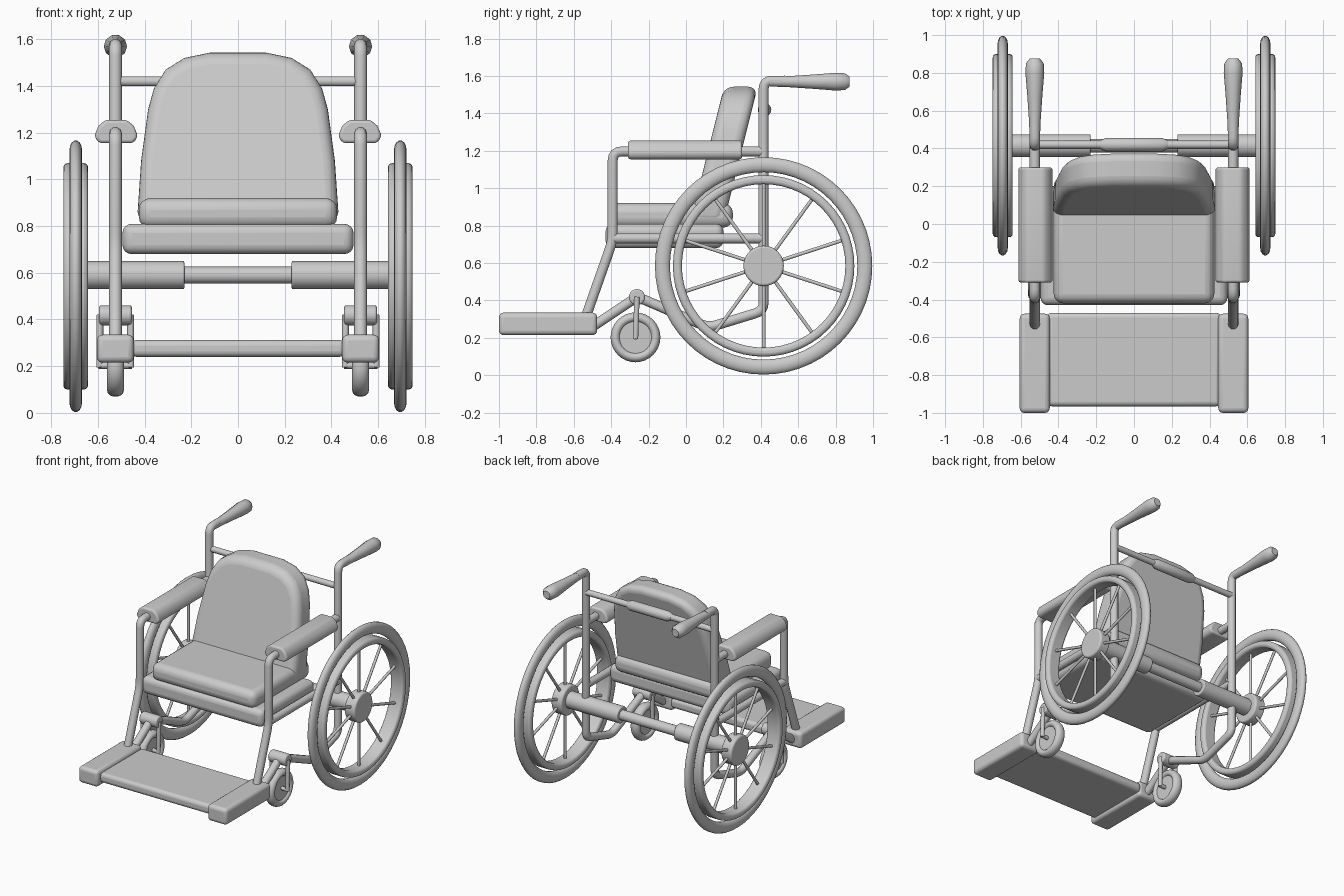
import bpy, bmesh
from math import sin, cos, pi, radians
from mathutils import Vector

if "Cube" in bpy.data.objects:
    bpy.data.objects.remove(bpy.data.objects["Cube"])


def finish(name, bm, mirror=False, bevel=0, segs=4, angle=40):
    bmesh.ops.recalc_face_normals(bm, faces=bm.faces)
    me = bpy.data.meshes.new(name)
    bm.to_mesh(me)
    bm.free()
    ob = bpy.data.objects.new(name, me)
    bpy.context.collection.objects.link(ob)
    return dress(ob, mirror, bevel, segs, angle)


def dress(ob, mirror, bevel=0, segs=4, angle=40):
    bpy.ops.object.select_all(action='DESELECT')
    bpy.context.view_layer.objects.active = ob
    ob.select_set(True)
    if bevel:
        m = ob.modifiers.new("round", 'BEVEL')
        m.width, m.segments, m.limit_method = bevel, segs, 'ANGLE'
        m.angle_limit = radians(35)
    if mirror:
        ob.modifiers.new("mirror", 'MIRROR').use_mirror_merge = False
    bpy.ops.object.shade_smooth_by_angle(angle=radians(angle))
    return ob


def lathe(name, profile, y, z, axis='X', x=0, seg=32, closed=False, mirror=True, bevel=0):
    """Spin (distance along axis, radius) points about an X or Y axis."""
    bm = bmesh.new()
    rings = []
    for a, r in profile:
        ring = []
        for i in range(seg):
            t = 2 * pi * i / seg
            u, w = r * cos(t), r * sin(t)
            ring.append(bm.verts.new((a, y + u, z + w) if axis == 'X' else (x + u, a, z + w)))
        rings.append(ring)
    n = len(rings)
    for k in range(n if closed else n - 1):
        p, q = rings[k], rings[(k + 1) % n]
        for i in range(seg):
            j = (i + 1) % seg
            bm.faces.new((p[i], p[j], q[j], q[i]))
    if not closed:
        bm.faces.new(rings[0])
        bm.faces.new(rings[-1])
    return finish(name, bm, mirror, bevel, 3)


def ellipse(ca, cr, ra, rr, n=14):
    return [(ca + ra * cos(2 * pi * i / n), cr + rr * sin(2 * pi * i / n)) for i in range(n)]


def tube(name, pts, r, bend=0.05, mirror=True):
    """Round tube along a path with rounded bends."""
    pts = [Vector(p) for p in pts]
    path = [pts[0]]
    for a, b, c in zip(pts, pts[1:], pts[2:]):
        s, e = b + (a - b).normalized() * bend, b + (c - b).normalized() * bend
        for k in range(5):
            t = k / 4
            path.append(s * (1 - t) ** 2 + b * 2 * t * (1 - t) + e * t * t)
    path.append(pts[-1])
    cu = bpy.data.curves.new(name, 'CURVE')
    cu.dimensions, cu.bevel_depth, cu.bevel_resolution, cu.use_fill_caps = '3D', r, 3, True
    sp = cu.splines.new('POLY')
    sp.points.add(len(path) - 1)
    for p, co in zip(sp.points, path):
        p.co = (*co, 1)
    ob = bpy.data.objects.new(name, cu)
    bpy.context.collection.objects.link(ob)
    bpy.ops.object.select_all(action='DESELECT')
    bpy.context.view_layer.objects.active = ob
    ob.select_set(True)
    bpy.ops.object.convert(target='MESH')
    return dress(bpy.context.view_layer.objects.active, mirror)


def box(name, lo, hi, bevel, mirror=False):
    bm = bmesh.new()
    bmesh.ops.create_cube(bm, size=1)
    for v in bm.verts:
        v.co = [(l + h) / 2 + c * (h - l) for l, h, c in zip(lo, hi, v.co)]
    return finish(name, bm, mirror, bevel)


def prism(name, outline, place, d0, d1, mirror=False, bevel=0, angle=40):
    """Extrude a 2D outline from depth d0 to d1; place maps (u, v, depth) to space."""
    bm = bmesh.new()
    a, b = ([bm.verts.new(place(u, v, d)) for u, v in outline] for d in (d0, d1))
    bm.faces.new(a)
    bm.faces.new(b)
    for i in range(len(outline)):
        j = (i + 1) % len(outline)
        bm.faces.new((a[i], a[j], b[j], b[i]))
    return finish(name, bm, mirror, bevel, 5, angle)


WY, WZ, WX, PX = 0.415, 0.585, 0.695, 0.525

# Large wheels: tyre, rim, hub, spokes
lathe("tyre", ellipse(WX, 0.541, 0.027, 0.041), WY, WZ, seg=56, closed=True)
lathe("rim", [(0.642, 0.437), (0.642, 0.485), (0.748, 0.485), (0.748, 0.437)],
      WY, WZ, seg=56, closed=True, bevel=0.018)
lathe("hub", [(0.65, 0.108), (0.735, 0.108)], WY, WZ, bevel=0.012)
for i in range(10):
    t = radians(90 + 36 * i)
    tube("spoke", [(WX, WY + r * cos(t), WZ + r * sin(t)) for r in (0.09, 0.45)], 0.010)

# Axle and its sleeves
lathe("axle", [(-0.3, 0.036), (0.3, 0.036)], WY, 0.59, mirror=False)
lathe("axle_sleeve", [(0.23, 0.06), (0.66, 0.06)], WY, 0.59, bevel=0.006)

# Frame tubes
tube("rear_post", [(PX, -0.5, 0.26), (PX, -0.26, 0.42), (PX, 0.12, 0.255),
                   (PX, WY, 0.345), (PX, WY, 1.575), (PX, 0.53, 1.575)], 0.028, 0.045)
tube("arm_frame", [(PX, WY, 1.197), (PX, -0.392, 1.197), (PX, -0.392, 0.72),
                   (PX, -0.54, 0.30)], 0.028)
tube("side_rail", [(PX, -0.39, 0.732), (PX, 0.41, 0.732)], 0.028)
tube("back_crossbar", [(-PX, 0.42, 1.42), (PX, 0.42, 1.42)], 0.022, mirror=False)
lathe("crossbar_grip", [(-0.18, 0.022), (-0.15, 0.036), (0.15, 0.036), (0.18, 0.022)],
      0.42, 1.42, seg=16, mirror=False)

# Push handles
lathe("push_handle", [(0.45, 0.027), (0.55, 0.031), (0.68, 0.04), (0.80, 0.050),
                      (0.85, 0.047), (0.875, 0.028)], 0, 1.57, 'Y', PX, 10)

# Armrest pads with a domed top
dome = [(-0.09, 0.02), (-0.07, 0), (0.07, 0), (0.09, 0.02), (0.09, 0.04),
        (0.075, 0.075), (0.045, 0.1), (-0.045, 0.1), (-0.075, 0.075), (-0.09, 0.04)]
prism("armrest_pad", dome, lambda u, v, d: (PX - 0.003 + u, d, 1.155 + v),
      -0.31, 0.30, True, 0.014, 50)

# Seat
box("seat_base", (-0.495, -0.43, 0.68), (0.495, 0.20, 0.81), 0.04)
box("seat_cushion", (-0.425, -0.42, 0.79), (0.425, 0.25, 0.92), 0.05)

# Reclined backrest
half = [(0.415, 0.80), (0.43, 0.86), (0.415, 1.08), (0.385, 1.30), (0.36, 1.39),
        (0.31, 1.47), (0.23, 1.52), (0.12, 1.543)]
outline = half + [(-u, v) for u, v in reversed(half)]
prism("backrest", outline, lambda u, v, d: (u, d + 0.25 * (v - 0.85), v),
      0.03, 0.21, bevel=0.05, angle=60)

# Footrest
box("footrest_side", (0.446, -1.0, 0.215), (0.605, -0.475, 0.335), 0.025, True)
box("footrest_plate", (-0.46, -0.965, 0.24), (0.46, -0.47, 0.312), 0.025)

# Casters with forks
CY, CZ = -0.27, 0.203
lathe("caster_tyre", ellipse(PX, 0.107, 0.036, 0.027), CY, CZ, closed=True)
lathe("caster_disc", [(PX - 0.022, 0.095), (PX + 0.022, 0.095)], CY, CZ)
lathe("caster_axle", [(0.455, 0.014), (0.597, 0.014)], CY, CZ, seg=12)
lathe("caster_pivot", [(0.455, 0.043), (0.595, 0.043)], -0.262, 0.418, seg=24, bevel=0.01)
for fx in (0.46, 0.592):
    tube("caster_fork", [(fx, -0.262, 0.42), (fx, CY, 0.195)], 0.015)
